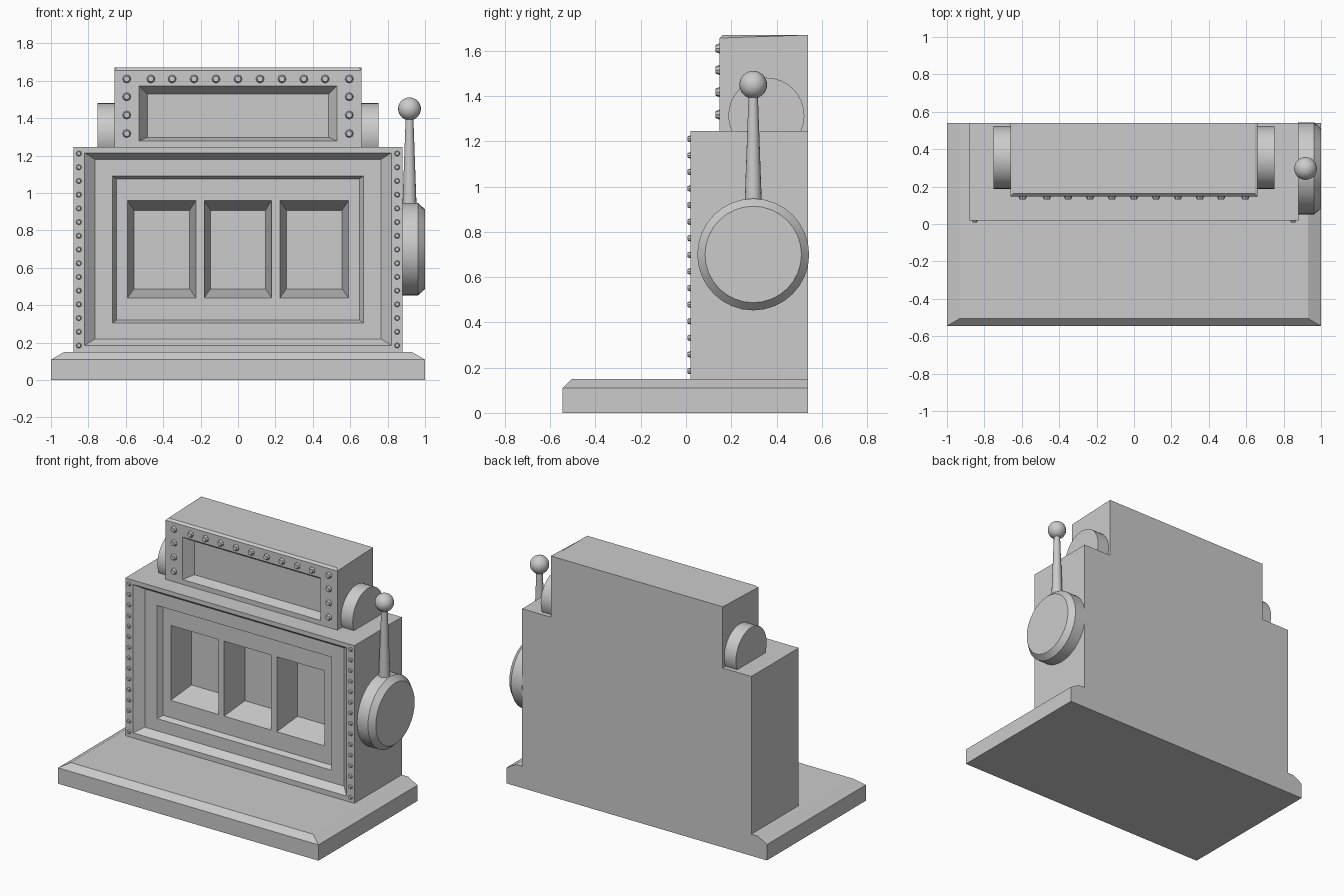
import bpy, bmesh, math
from mathutils import Matrix

if "Cube" in bpy.data.objects:
    bpy.data.objects.remove(bpy.data.objects["Cube"])


def rect(bm, x0, x1, z0, z1, y):
    return [bm.verts.new((x, y, z)) for x, z in ((x0, z0), (x1, z0), (x1, z1), (x0, z1))]


def stepped(bm, rects, cap_start=False, cap_end=False):
    """Bridge a series of (x0, x1, z0, z1, y) rectangles."""
    loops = [rect(bm, *r) for r in rects]
    for a, b in zip(loops, loops[1:]):
        for i in range(4):
            j = (i + 1) % 4
            bm.faces.new((a[i], a[j], b[j], b[i]))
    if cap_start:
        bm.faces.new(loops[0])
    if cap_end:
        bm.faces.new(loops[-1])


def finish(bm, name):
    bmesh.ops.remove_doubles(bm, verts=bm.verts, dist=1e-4)
    bmesh.ops.recalc_face_normals(bm, faces=bm.faces)
    me = bpy.data.meshes.new(name)
    bm.to_mesh(me)
    bm.free()
    ob = bpy.data.objects.new(name, me)
    bpy.context.collection.objects.link(ob)
    return ob


def smooth(ob, angle=30):
    bpy.ops.object.select_all(action='DESELECT')
    ob.select_set(True)
    bpy.context.view_layer.objects.active = ob
    bpy.ops.object.shade_smooth_by_angle(angle=math.radians(angle))


def lathe(name, profile, origin, axis, seg=32):
    """Turn a (radius, height) profile around the z or x axis."""
    bm = bmesh.new()
    rings = [[bm.verts.new((r * math.cos(2 * math.pi * i / seg),
                            r * math.sin(2 * math.pi * i / seg), h)) for i in range(seg)]
             for r, h in profile]
    for a, b in zip(rings, rings[1:]):
        for i in range(seg):
            j = (i + 1) % seg
            bm.faces.new((a[i], a[j], b[j], b[i]))
    bm.faces.new(rings[0])
    bm.faces.new(rings[-1])
    m = Matrix.Translation(origin)
    if axis == 'X':
        m = m @ Matrix.Rotation(math.pi / 2, 4, 'Y')
    bmesh.ops.transform(bm, matrix=m, verts=bm.verts)
    ob = finish(bm, name)
    smooth(ob)
    return ob


def rivets(name, points, y, r, h):
    bm = bmesh.new()
    for x, z in points:
        m = Matrix.Translation((x, y - h / 2 + 0.002, z)) @ Matrix.Rotation(math.pi / 2, 4, 'X')
        bmesh.ops.create_cone(bm, cap_ends=True, segments=8, radius1=r, radius2=r * 0.65,
                              depth=h + 0.004, matrix=m)
    return finish(bm, name)


# Base plinth, chamfered on the front and sides, flush at the back
bm = bmesh.new()
levels = [[bm.verts.new(p) for p in ((-w, f, z), (w, f, z), (w, 0.54, z), (-w, 0.54, z))]
          for w, f, z in ((1, -0.545, 0), (1, -0.545, 0.11), (0.93, -0.505, 0.15))]
for a, b in zip(levels, levels[1:]):
    for i in range(4):
        j = (i + 1) % 4
        bm.faces.new((a[i], a[j], b[j], b[i]))
bm.faces.new(levels[0])
bm.faces.new(levels[-1])
finish(bm, "base")

# Cabinet with stepped front recess and three reel windows
bm = bmesh.new()
py = 0.105
stepped(bm, [(-0.88, 0.88, 0.15, 1.245, 0.54), (-0.88, 0.88, 0.15, 1.245, 0.02),
             (-0.82, 0.82, 0.185, 1.215, 0.02), (-0.765, 0.765, 0.22, 1.18, 0.07),
             (-0.67, 0.67, 0.305, 1.09, 0.07), (-0.65, 0.65, 0.32, 1.075, py)], cap_start=True)
xs = [-0.65, -0.59, -0.225, -0.18, 0.18, 0.225, 0.59, 0.65]
zs = [0.32, 0.44, 0.96, 1.075]
for i in range(7):
    for j in range(3):
        x0, x1, z0, z1 = xs[i], xs[i + 1], zs[j], zs[j + 1]
        if j == 1 and i % 2:
            stepped(bm, [(x0, x1, z0, z1, py),
                         (x0 + 0.033, x1 - 0.033, z0 + 0.047, z1 - 0.052, py + 0.18)], cap_end=True)
        else:
            bm.faces.new(rect(bm, x0, x1, z0, z1, py))
finish(bm, "cabinet")

# Top sign box with recessed panel and chamfered top edges
bm = bmesh.new()
stepped(bm, [(-0.66, 0.66, 1.245, 1.67, 0.54), (-0.66, 0.66, 1.245, 1.67, 0.148),
             (-0.53, 0.53, 1.278, 1.573, 0.148), (-0.485, 0.485, 1.298, 1.53, 0.215)],
        cap_start=True, cap_end=True)
bmesh.ops.remove_doubles(bm, verts=bm.verts, dist=1e-4)
top = [e for e in bm.edges if all(v.co.z > 1.66 for v in e.verts)]
bmesh.ops.bevel(bm, geom=top, offset=0.014, segments=1, affect='EDGES')
finish(bm, "sign_box")

# Rivets on the cabinet edges and around the sign
rivets("cabinet_rivets", [(s * 0.851, 0.185 + k * 0.0733) for s in (-1, 1) for k in range(15)],
       0.02, 0.016, 0.013)
sign_pts = [(-0.595, 1.61), (0.595, 1.61), (0, 1.61)]
sign_pts += [(s * x, 1.61) for s in (-1, 1) for x in (0.118, 0.235, 0.352, 0.466)]
sign_pts += [(s * 0.595, z) for s in (-1, 1) for z in (1.515, 1.417, 1.318)]
rivets("sign_rivets", sign_pts, 0.148, 0.024, 0.017)

# Round bosses either side of the sign
for side, x in (("left", -0.75), ("right", 0.65)):
    lathe("sign_boss_" + side, [(0.168, 0), (0.168, 0.1)], (x, 0.355, 1.313), 'X')

# Lever hub, arm and knob
lathe("lever_hub", [(0.247, 0), (0.247, 0.085), (0.213, 0.122)], (0.878, 0.297, 0.70), 'X')
lathe("lever_arm", [(0.038, 0), (0.02, 0.5)], (0.917, 0.297, 0.92), 'Z', 16)
bm = bmesh.new()
bmesh.ops.create_uvsphere(bm, u_segments=24, v_segments=16, radius=0.061,
                          matrix=Matrix.Translation((0.917, 0.297, 1.45)))
smooth(finish(bm, "lever_knob"), 60)
